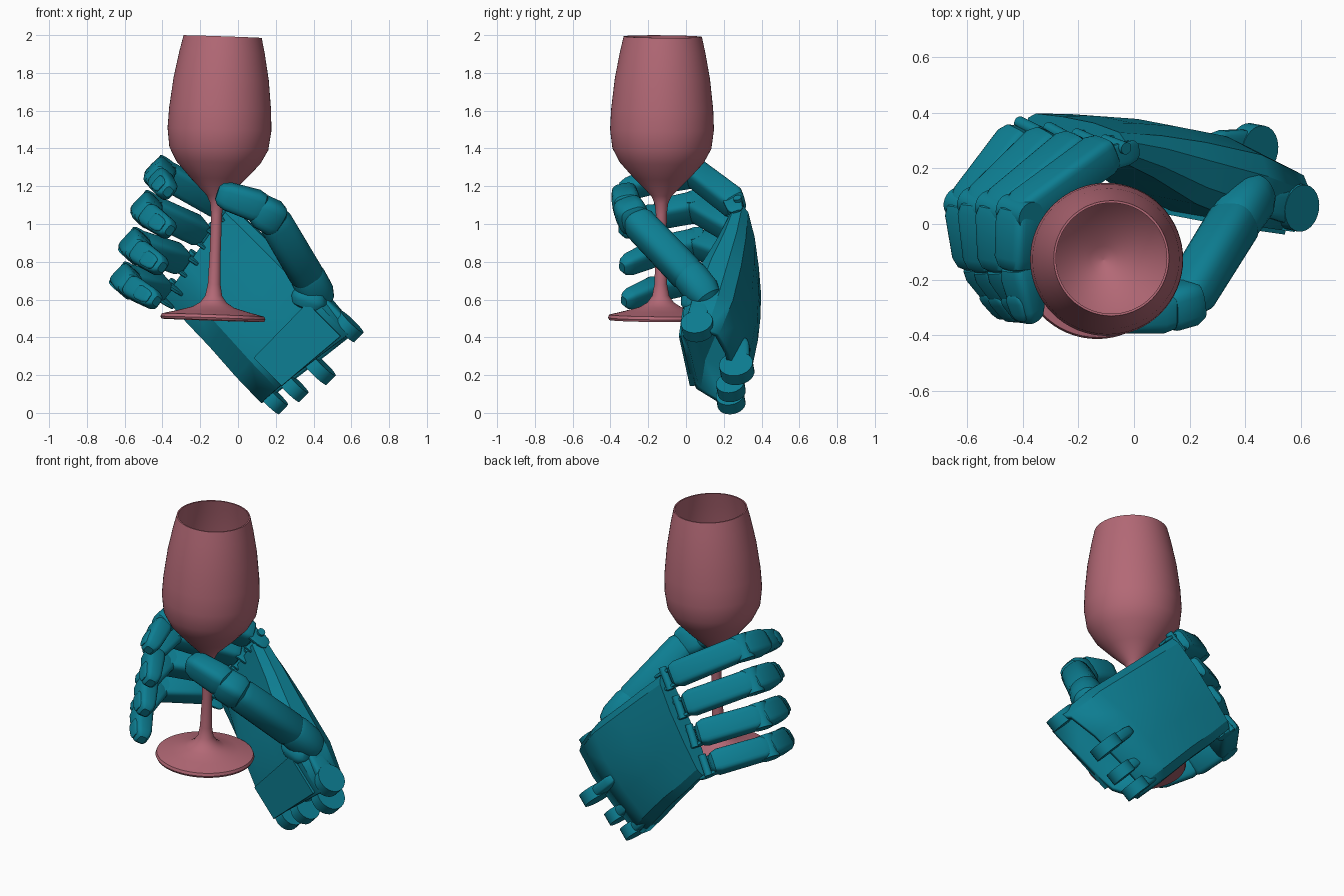
import bpy, bmesh, math
from mathutils import Vector

if "Cube" in bpy.data.objects:
    bpy.data.objects.remove(bpy.data.objects["Cube"])

U = Vector((-0.70, 0.10, 0.70)).normalized()      # wrist to fingers
V = Vector((0.68, -0.13, 0.72))
V = (V - U * V.dot(U)).normalized()               # little finger to thumb side
N = U.cross(V)                                    # out of the back of the hand
O = Vector((0.10, 0.24, 0.55))                    # palm centre


def hand(u, v, n):
    return O + U * u + V * v + N * n


def material(name, colour):
    m = bpy.data.materials.new(name)
    m.diffuse_color = (*colour, 1)
    m.use_nodes = True
    m.node_tree.nodes["Principled BSDF"].inputs["Base Color"].default_value = m.diffuse_color
    return m


TEAL = material("teal", (0.004, 0.21, 0.29))
ROSE = material("rose", (0.45, 0.14, 0.18))


def loft(name, rings, mat, caps=(True, True), angle=35):
    bm = bmesh.new()
    rows = [[bm.verts.new(p) for p in ring] for ring in rings]
    n = len(rows[0])
    for a, b in zip(rows, rows[1:]):
        for i in range(n):
            j = (i + 1) % n
            bm.faces.new((a[i], a[j], b[j], b[i]))
    if caps[0]:
        bm.faces.new(rows[0][::-1])
    if caps[1]:
        bm.faces.new(rows[-1])
    bmesh.ops.recalc_face_normals(bm, faces=bm.faces)
    me = bpy.data.meshes.new(name)
    bm.to_mesh(me)
    bm.free()
    ob = bpy.data.objects.new(name, me)
    bpy.context.collection.objects.link(ob)
    me.materials.append(mat)
    bpy.ops.object.select_all(action='DESELECT')
    bpy.context.view_layer.objects.active = ob
    ob.select_set(True)
    bpy.ops.object.shade_smooth_by_angle(angle=math.radians(angle))
    return ob


def section(c, side, up, w, h, power, n=24):
    # superellipse: power 1 is round, smaller is boxier
    pts = []
    for i in range(n):
        t = 2 * math.pi * i / n
        x, y = math.cos(t), math.sin(t)
        pts.append(c + side * (math.copysign(abs(x) ** power, x) * w / 2)
                   + up * (math.copysign(abs(y) ** power, y) * h / 2))
    return pts


def segment(name, a, b, size0, size1, power=0.5, side=V, round_end=0.05):
    a, b = Vector(a), Vector(b)
    length = (b - a).length
    d = (b - a) / length
    s = (side - d * side.dot(d)).normalized()
    up = d.cross(s)
    r = min(round_end / length, 0.4)
    stops = [(0, .5), (r * .3, .82), (r, 1), (.5, 1), (1 - r, 1), (1 - r * .3, .82), (1, .5)]
    rings = []
    for t, k in stops:
        w = (size0[0] * (1 - t) + size1[0] * t) * k
        h = (size0[1] * (1 - t) + size1[1] * t) * k
        rings.append(section(a.lerp(b, t), s, up, w, h, power))
    return loft(name, rings, TEAL)


def rod(name, a, b, radius):
    d = (b - a).normalized()
    s = d.orthogonal().normalized()
    up = d.cross(s)
    return loft(name, [section(p, s, up, radius * 2, radius * 2, 1) for p in (a, b)], TEAL)


def plate(name, corners, thickness):
    # flat panel on the hand, given as (u, v, n) corners
    return loft(name, [[hand(u, v, n + o) for u, v, n in corners] for o in (0, thickness)], TEAL)


# Glass, turned on a slightly leaning axis
profile = [(.002, 0), (.272, 0), (.278, .012), (.272, .028), (.19, .048), (.11, .07), (.07, .095),
           (.045, .13), (.034, .19), (.029, .35), (.029, .56), (.036, .62), (.055, .66), (.145, .75),
           (.222, .835), (.262, .91), (.275, 1.01), (.270, 1.12), (.252, 1.28), (.226, 1.42), (.207, 1.503),
           (.199, 1.503), (.218, 1.42), (.244, 1.28), (.262, 1.12), (.267, 1.01), (.252, .91),
           (.212, .84), (.135, .76), (.05, .69), (.002, .67)]
foot = Vector((-0.133, -0.135, 0.49))
axis = Vector((0.052, 0.012, 1.51)).normalized()
gx = axis.orthogonal().normalized()
gy = axis.cross(gx)
loft("wine_glass", [section(foot + axis * z, gx, gy, 2 * r, 2 * r, 1, 64) for r, z in profile], ROSE)

# Hollow palm shell, open at the wrist
stations = [(-.42, -.33, .31, -.19, .05), (-.20, -.33, .325, -.19, .11), (.05, -.32, .31, -.14, .12),
            (.25, -.32, .30, -.07, .11), (.44, -.31, .29, -.02, .09)]
outline = [(0, .5), (.2, .06), (.35, 0), (.65, 0), (.93, 0), (1, .25), (1, .62),
           (.93, .86), (.66, 1), (.34, 1), (.07, .93), (0, .75)]
rings = [[hand(u * (1 + .35 * (v0 + (v1 - v0) * fv)), v0 + (v1 - v0) * fv, n0 + (n1 - n0) * fn)
          for fv, fn in outline] for u, v0, v1, n0, n1 in stations]
palm = loft("palm_shell", rings, TEAL, caps=(False, True), angle=25)
mod = palm.modifiers.new("wall", 'SOLIDIFY')
mod.thickness = 0.03
mod.offset = -1

# Cover plate on the palm side
plate("palm_cover", [(-.40, -.17, -.205), (-.44, .24, -.205), (-.19, .24, -.205), (-.19, -.17, -.205)], .03)

# Rounded wrist lugs
for i, (u, v, n, r) in enumerate([(-.40, -.28, .00, .075), (-.43, -.16, .02, .075),
                                  (-.45, .00, .075, .09), (-.42, .29, -.10, .085)]):
    rod(f"wrist_lug_{i}", hand(u, v - .035, n), hand(u, v + .035, n), r)
    segment(f"wrist_lug_arm_{i}", hand(u, v, n), hand(u + .22, v, n), (.07, r * 1.6), (.06, r))

# Fingers: palm offset v, middle joint, last joint, tip, width
fingers = {
    "index": (.26, (-.41, .04, 1.275), (-.42, -.15, 1.24), (-.37, -.35, 1.17), .15),
    "middle": (.085, (-.485, .05, 1.09), (-.48, -.15, 1.05), (-.36, -.345, .965), .15),
    "ring": (-.09, (-.55, .06, .895), (-.53, -.15, .855), (-.40, -.34, .77), .15),
    "little": (-.27, (-.60, .06, .715), (-.57, -.14, .67), (-.43, -.33, .59), .14),
}
for name, (v, p, d, t, w) in fingers.items():
    k = hand(.44 * (1 + .35 * v) + .02, v, .03)
    p, d, t = Vector(p), Vector(d), Vector(t)
    along = (p - k).normalized()
    side = (V - along * V.dot(along)).normalized()
    segment(f"{name}_proximal", k + along * .025, p + along * .02, (w, .14), (w * .95, .13), .45)
    segment(f"{name}_middle", p.lerp(d, -.15), p.lerp(d, 1.1), (w, .135), (w * .95, .125), .45)
    segment(f"{name}_tip", p.lerp(d, .95), t, (w * .92, .12), (w * .72, .09), .55)
    # knuckle hinge cheeks and pins
    for s in (-1, 1):
        segment(f"{name}_hinge_{s}", k - U * .08 + side * (s * .045), k + along * .09 + side * (s * .045),
                (.025, .09), (.025, .09), .5)
    rod(f"{name}_knuckle_pin", k - side * w * .45, k + side * w * .45, .022)
    rod(f"{name}_joint_pin", p - side * w * .48, p + side * w * .48, .055)
    # nail pad on the fingertip
    mid = d.lerp(t, .65)
    out = ((t - d).cross(side)).normalized()
    if out.dot(mid - Vector((-.1, -.1, mid.z))) < 0:
        out = -out
    segment(f"{name}_nail", mid - (t - d) * .2 + out * .045, mid + (t - d) * .27 + out * .036,
            (w * .6, .03), (w * .5, .03), .6, round_end=.03)

# Thumb and its mount
elbow = Vector((.18, -.285, 1.04))
segment("thumb_mount", hand(-.20, .20, -.12), (.40, .06, .66), (.20, .20), (.19, .18), .7, round_end=.07)
segment("thumb_base", (.44, .13, .58), (.34, -.02, .78), (.20, .19), (.18, .18), .85, round_end=.08)
segment("thumb_proximal", (.38, .04, .70), elbow, (.185, .18), (.18, .17), .75, round_end=.06)
segment("thumb_knuckle", elbow + Vector((.05, .02, -.03)), (.08, -.315, 1.09), (.19, .17), (.17, .16), .6)
segment("thumb_tip", (.15, -.31, 1.08), (-.11, -.325, 1.165), (.175, .16), (.14, .13), .6, round_end=.06)
